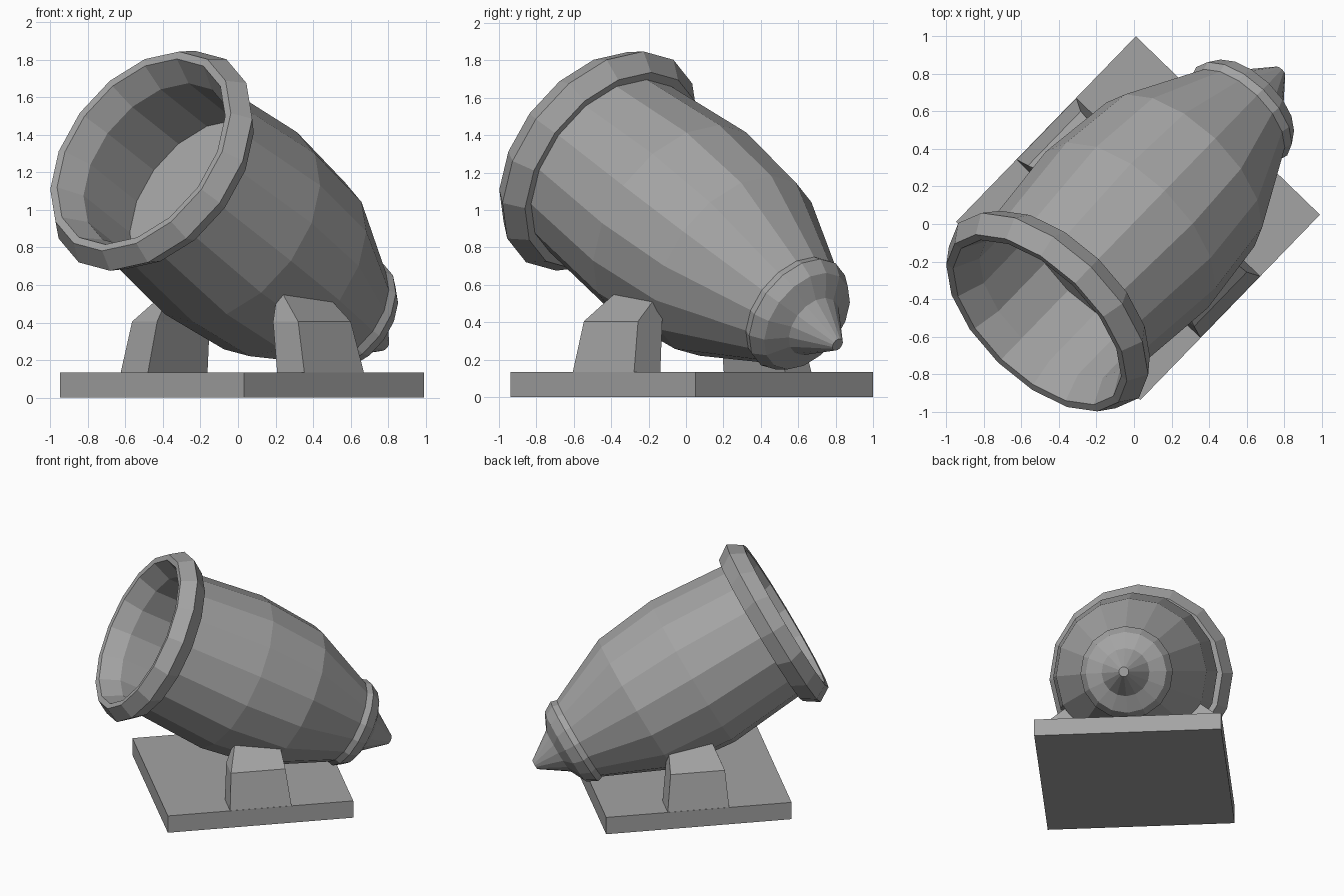
import bpy, bmesh, math
from mathutils import Matrix, Vector

if "Cube" in bpy.data.objects:
    bpy.data.objects.remove(bpy.data.objects["Cube"])

YAW = math.radians(45.9)       # whole model turned about z
ELEV = math.radians(29)        # barrel elevation
SIDES = 16
PLACE = Matrix.Rotation(YAW, 4, 'Z') @ Matrix.Translation((0.003, 0.006, 0))

iron = bpy.data.materials.new("dark_iron")
iron.diffuse_color = (0.37, 0.37, 0.37, 1)
iron.use_nodes = True
iron.node_tree.nodes["Principled BSDF"].inputs["Base Color"].default_value = iron.diffuse_color


def finish(bm, name):
    bmesh.ops.recalc_face_normals(bm, faces=bm.faces)
    bm.transform(PLACE)
    me = bpy.data.meshes.new(name)
    bm.to_mesh(me)
    bm.free()
    me.materials.append(iron)
    ob = bpy.data.objects.new(name, me)
    bpy.context.collection.objects.link(ob)
    return ob


def lathe(name, profile):
    """Closed solid of revolution about the barrel axis; profile = (distance from tip, radius)."""
    bm = bmesh.new()
    tip = Vector((1.12, 0, 0.28))
    axis = Vector((-math.cos(ELEV), 0, math.sin(ELEV)))
    up = Vector((math.sin(ELEV), 0, math.cos(ELEV)))
    side = Vector((0, 1, 0))
    rings = []
    for s, r in profile:
        ring = []
        for i in range(SIDES):
            a = 2 * math.pi * i / SIDES
            ring.append(bm.verts.new(tip + axis * s + up * (r * math.cos(a)) + side * (r * math.sin(a))))
        rings.append(ring)
    for p, q in zip(rings, rings[1:]):
        for i in range(SIDES):
            j = (i + 1) % SIDES
            bm.faces.new((p[i], p[j], q[j], q[i]))
    bm.faces.new(rings[0])
    bm.faces.new(rings[-1])
    return finish(bm, name)


# Barrel with finial, breech collar, swelling body, flared rim and hollow bore
lathe("mortar_barrel", [
    (0.0, 0.036), (0.20, 0.175),
    (0.26, 0.295), (0.335, 0.338), (0.38, 0.325),
    (0.87, 0.55), (1.34, 0.60), (1.93, 0.55),
    (1.92, 0.60), (2.025, 0.67), (2.13, 0.607),
    (2.125, 0.565), (1.985, 0.495), (1.58, 0.495)])

# Base plate
bm = bmesh.new()
bmesh.ops.create_cube(bm, size=1, matrix=Matrix.Translation((0.034, 0, 0.0675))
                      @ Matrix.Diagonal((1.376, 1.366, 0.135, 1)))
finish(bm, "base_plate")

# Side cheeks: stacked sections (z, front, back, inner, outer)
SECTIONS = [(0.13, -0.192, 0.265, 0.480, 0.682),
            (0.405, -0.172, 0.231, 0.430, 0.616),
            (0.555, -0.110, 0.215, 0.400, 0.440)]
for sign, name in ((-1, "right_cheek"), (1, "left_cheek")):
    bm = bmesh.new()
    loops = [[bm.verts.new((u, sign * v, z)) for u, v in ((f, i), (b, i), (b, o), (f, o))]
             for z, f, b, i, o in SECTIONS]
    for p, q in zip(loops, loops[1:]):
        for k in range(4):
            n = (k + 1) % 4
            bm.faces.new((p[k], p[n], q[n], q[k]))
    bm.faces.new(loops[0])
    bm.faces.new(loops[-1])
    finish(bm, name)
